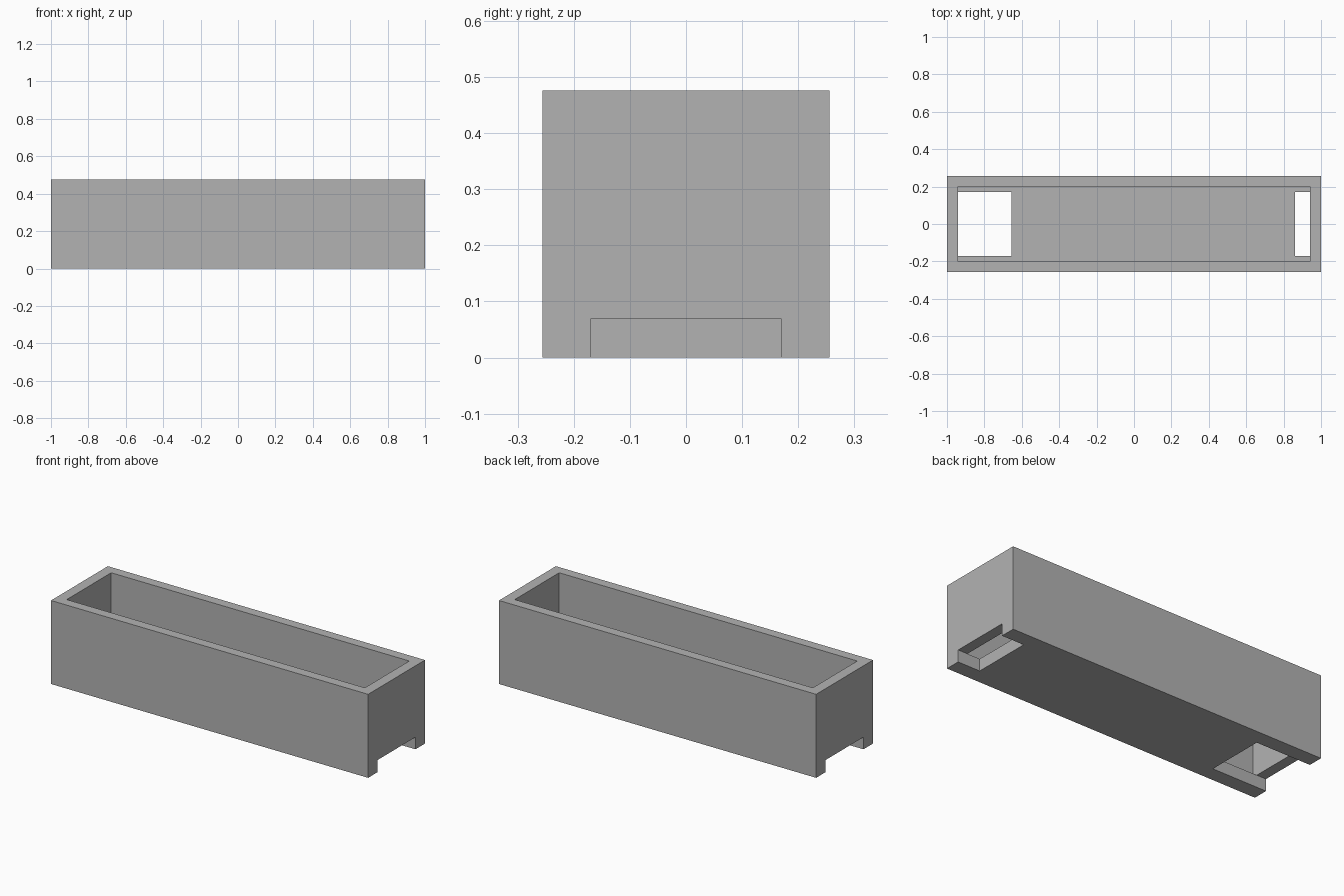
import bpy
import bmesh
import math

default = bpy.data.objects.get("Cube")
if default:
    bpy.data.objects.remove(default, do_unlink=True)

# Single flat grey
grey = bpy.data.materials.new("plain_grey")
grey.use_nodes = True
colour = (0.45, 0.45, 0.45, 1.0)
grey.diffuse_color = colour
grey.node_tree.nodes["Principled BSDF"].inputs["Base Color"].default_value = colour

# Section planes of the trough: walls, slots and floor
xs = [-1.0, -0.94, -0.655, 0.86, 0.94, 1.0]
ys = [-0.256, -0.2, -0.17, 0.17, 0.2, 0.256]
zs = [0.0, 0.069, 0.476]
planes = (xs, ys, zs)


def solid(cell):
    """True where the trough has material."""
    if any(not 0 <= c < len(p) - 1 for c, p in zip(cell, planes)):
        return False
    x, y, z = [(p[c] + p[c + 1]) / 2 for c, p in zip(cell, planes)]
    if z > zs[1]:
        # Upper walls around the open cavity
        return abs(x) > xs[4] or abs(y) > ys[4]
    # Floor, with a slot open through each end
    return abs(y) > ys[3] or xs[2] < x < xs[3]


def add_side(bm, cell, axis, step):
    """Add the face of a cell that borders empty space."""
    u, v = (axis + 1) % 3, (axis + 2) % 3
    corners = []
    for du, dv in ((0, 0), (1, 0), (1, 1), (0, 1)):
        index = list(cell)
        index[axis] += step > 0
        index[u] += du
        index[v] += dv
        corners.append(bm.verts.new([p[i] for p, i in zip(planes, index)]))
    bm.faces.new(corners if step > 0 else corners[::-1])


# Trough body: boundary skin of the solid sections
bm = bmesh.new()
for i in range(len(xs) - 1):
    for j in range(len(ys) - 1):
        for k in range(len(zs) - 1):
            cell = (i, j, k)
            if not solid(cell):
                continue
            for axis in range(3):
                for step in (-1, 1):
                    neighbour = list(cell)
                    neighbour[axis] += step
                    if not solid(neighbour):
                        add_side(bm, cell, axis, step)

# Weld the skin and merge flat areas into clean faces
bmesh.ops.remove_doubles(bm, verts=bm.verts[:], dist=0.0001)
bmesh.ops.dissolve_limit(bm, angle_limit=math.radians(1),
                         verts=bm.verts[:], edges=bm.edges[:])
mesh = bpy.data.meshes.new("trough_body")
bm.to_mesh(mesh)
bm.free()
mesh.materials.append(grey)
trough = bpy.data.objects.new("trough_body", mesh)
bpy.context.scene.collection.objects.link(trough)
